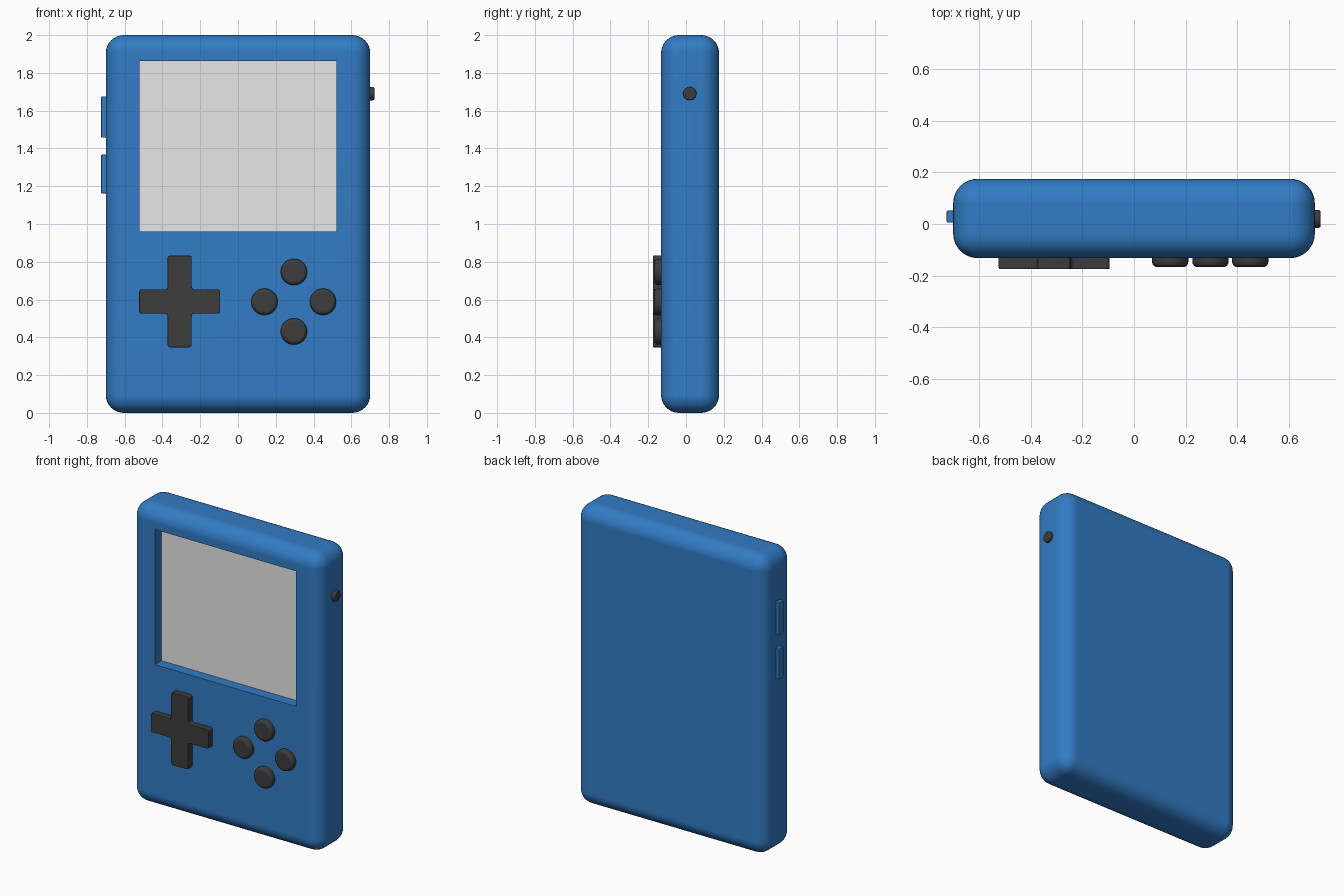
import bpy, bmesh, math
from mathutils import Matrix, Vector

if "Cube" in bpy.data.objects:
    bpy.data.objects.remove(bpy.data.objects["Cube"])


def material(name, rgb):
    m = bpy.data.materials.new(name)
    m.diffuse_color = (*rgb, 1)
    m.use_nodes = True
    m.node_tree.nodes["Principled BSDF"].inputs["Base Color"].default_value = m.diffuse_color
    return m


blue = material("blue plastic", (0.032, 0.20, 0.56))
dark = material("dark rubber", (0.045, 0.045, 0.045))
grey = material("screen grey", (0.8, 0.8, 0.8))


def finish(bm, name, *mats):
    bmesh.ops.recalc_face_normals(bm, faces=bm.faces)
    me = bpy.data.meshes.new(name)
    bm.to_mesh(me)
    bm.free()
    for m in mats:
        me.materials.append(m)
    ob = bpy.data.objects.new(name, me)
    bpy.context.collection.objects.link(ob)
    me.shade_smooth()
    me.set_sharp_from_angle(angle=math.radians(40))
    wn = ob.modifiers.new("weighted normals", 'WEIGHTED_NORMAL')
    wn.keep_sharp = True
    return ob


def box(lo, hi, radius, segments):
    bm = bmesh.new()
    lo, hi = Vector(lo), Vector(hi)
    bmesh.ops.create_cube(bm, size=1, matrix=Matrix.Translation((lo + hi) / 2) @ Matrix.Diagonal((*(hi - lo), 1)))
    bmesh.ops.bevel(bm, geom=bm.edges[:], offset=radius, segments=segments,
                    profile=0.5, affect='EDGES')
    return bm


def round_button(name, start, axis, radius, length, bevel):
    # Cylinder from start along axis with a rounded outer rim
    bm = bmesh.new()
    bmesh.ops.create_cone(bm, cap_ends=True, segments=40, radius1=radius, radius2=radius, depth=length,
                          matrix=Matrix.Translation((0, 0, length / 2)))
    rim = [e for e in bm.edges if all(v.co.z > length * 0.9 for v in e.verts)]
    bmesh.ops.bevel(bm, geom=rim, offset=bevel, segments=4, profile=0.5, affect='EDGES')
    rot = Vector((0, 0, 1)).rotation_difference(Vector(axis)).to_matrix().to_4x4()
    bm.transform(Matrix.Translation(start) @ rot)
    return finish(bm, name, dark)


# Body with recessed screen cut into the front face
FRONT, BACK = -0.132, 0.175
bm = box((-0.70, FRONT, 0), (0.70, BACK, 2), 0.095, 8)
bm.normal_update()
face = max((f for f in bm.faces if f.normal.y < -0.99), key=lambda f: f.calc_area())
bmesh.ops.inset_individual(bm, faces=[face], thickness=0.05)
for v in face.verts:
    v.co.x = math.copysign(0.522, v.co.x)
    v.co.z = 1.862 if v.co.z > 1 else 0.96
bmesh.ops.inset_individual(bm, faces=[face], thickness=0, depth=0)
for v in face.verts:
    v.co.y += 0.07
face.material_index = 1
finish(bm, "console_body", blue, grey)

# Cross-shaped direction pad
cx, cz, ax, az, w = -0.309, 0.59, 0.215, 0.243, 0.064
quarter = [(ax, w), (w, w), (w, az)]
outline = []
for sx, sz in ((1, 1), (-1, 1), (-1, -1), (1, -1)):
    pts = quarter if sx * sz > 0 else quarter[::-1]
    outline += [(cx + sx * x, cz + sz * z) for x, z in pts]
bm = bmesh.new()
top = bm.faces.new([bm.verts.new((x, -0.175, z)) for x, z in outline])
ext = bmesh.ops.extrude_face_region(bm, geom=[top], use_keep_orig=True)
for v in (g for g in ext["geom"] if isinstance(g, bmesh.types.BMVert)):
    v.co.y = FRONT + 0.02
sides = [e for e in bm.edges if abs(e.verts[0].co.y - e.verts[1].co.y) > 0.01]
bmesh.ops.bevel(bm, geom=sides, offset=0.014, segments=3, profile=0.5, affect='EDGES')
rim = [e for e in bm.edges if all(v.co.y < -0.174 for v in e.verts)]
bmesh.ops.bevel(bm, geom=rim, offset=0.005, segments=2, profile=0.5, affect='EDGES')
finish(bm, "direction_pad", dark)

# Four action buttons
for name, x, z in (("left", 0.14, 0.588), ("right", 0.45, 0.588),
                   ("top", 0.296, 0.746), ("bottom", 0.296, 0.431)):
    round_button("action_button_" + name, (x, FRONT + 0.02, z), (0, -1, 0), 0.07, 0.055, 0.02)

# Round knob on the right side
round_button("side_knob", (0.68, 0.02, 1.69), (1, 0, 0), 0.035, 0.042, 0.008)

# Two slim buttons on the left side
for name, z0, z1 in (("upper", 1.457, 1.676), ("lower", 1.162, 1.367)):
    finish(box((-0.725, 0.005, z0), (-0.68, 0.052, z1), 0.005, 2), "side_button_" + name, blue)
